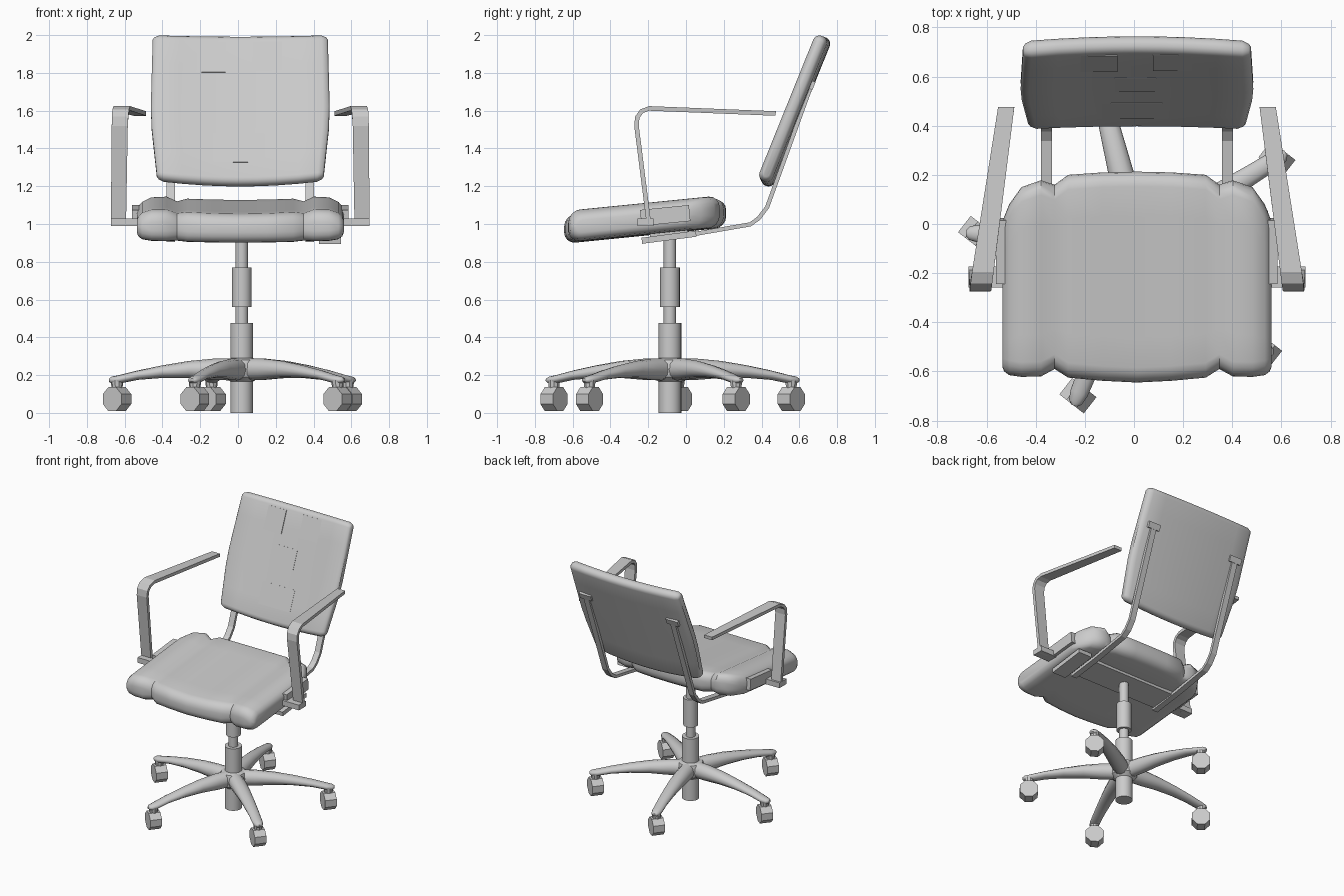
import bpy, bmesh
from math import sin, cos, pi, radians
from mathutils import Vector, Matrix

if "Cube" in bpy.data.objects:
    bpy.data.objects.remove(bpy.data.objects["Cube"])

CX = 0.012                      # mirror plane of the upper chair
COL = Vector((0.02, -0.085, 0)) # axis of the gas column


def finish(name, bm, smooth=None):
    bmesh.ops.recalc_face_normals(bm, faces=bm.faces)
    me = bpy.data.meshes.new(name)
    bm.to_mesh(me)
    bm.free()
    ob = bpy.data.objects.new(name, me)
    bpy.context.collection.objects.link(ob)
    if smooth:
        bpy.ops.object.select_all(action='DESELECT')
        ob.select_set(True)
        bpy.context.view_layer.objects.active = ob
        bpy.ops.object.shade_smooth_by_angle(angle=radians(smooth))
    return ob


def loft(name, loops, smooth=None):
    bm = bmesh.new()
    rings = [[bm.verts.new(p) for p in lp] for lp in loops]
    n = len(rings[0])
    for a, b in zip(rings, rings[1:]):
        for i in range(n):
            j = (i + 1) % n
            bm.faces.new((a[i], a[j], b[j], b[i]))
    bm.faces.new(rings[0])
    bm.faces.new(rings[-1])
    return finish(name, bm, smooth)


def rounded(u0, u1, v0, v1, r, n=4, sub=6):
    """Rounded rectangle, its long sides cut into sub pieces."""
    r = min(r, (v1 - v0) * 0.49)
    pts = []
    for k, (u, v) in enumerate(((u1-r, v1-r), (u0+r, v1-r), (u0+r, v0+r), (u1-r, v0+r))):
        for i in range(n + 1):
            a = (k + i / n) * pi / 2
            pts.append((u + r * cos(a), v + r * sin(a)))
        if k in (0, 2):
            s, e = (u1 - r, u0 + r) if k == 0 else (u0 + r, u1 - r)
            w = v1 if k == 0 else v0
            pts += [(s + (e - s) * i / sub, w) for i in range(1, sub)]
    return pts


def strip(name, path, widths, th):
    """Flat bar swept along a path that lies roughly in the yz plane."""
    P = [Vector(p) for p in path]
    loops = []
    for i, p in enumerate(P):
        d = P[min(i + 1, len(P) - 1)] - P[max(i - 1, 0)]
        nrm = Vector((0, -d.z, d.y)).normalized() * th / 2
        w = Vector((widths[i] / 2, 0, 0))
        loops.append([p - w - nrm, p + w - nrm, p + w + nrm, p - w + nrm])
    return loft(name, loops)


def box(name, c, size, tilt=0):
    bm = bmesh.new()
    bmesh.ops.create_cube(bm, size=1, matrix=Matrix.Translation(c)
                          @ Matrix.Rotation(tilt, 4, 'X') @ Matrix.Diagonal((*size, 1)))
    return finish(name, bm)


def lathe(name, prof, center, n=24):
    return loft(name, [[(center[0] + r * cos(2*pi*i/n), center[1] + r * sin(2*pi*i/n), z)
                        for i in range(n)] for r, z in prof], 35)


# gas column
lathe("column", [(.06, 0), (.06, .475), (.033, .475), (.033, .56), (.052, .56),
                 (.052, .77), (.033, .77), (.033, .97)], COL)
lathe("base_hub", [(.06, .165), (.09, .19), (.1, .24), (.085, .28), (.06, .29)], COL)

# five arched legs with casters
LEG = ((0, .17, .29, .055), (.15, .175, .287, .056), (.28, .185, .275, .052),
       (.42, .185, .252, .046), (.55, .175, .225, .04), (.65, .155, .2, .037),
       (.69, .155, .192, .028), (.705, .165, .182, .012))
AX = Vector((cos(radians(52)), sin(radians(52)), 0))
SD = Vector((-AX.y, AX.x, 0))
for k in range(5):
    a = radians(32 + 72 * k)
    d, s = Vector((cos(a), sin(a), 0)), Vector((-sin(a), cos(a), 0))
    loops = []
    for r, z0, z1, w in LEG:
        c = COL + d * r + Vector((0, 0, (z0 + z1) / 2))
        loops.append([c + s * w * cos(t) + Vector((0, 0, (z1 - z0) / 2 * sin(t)))
                      for t in (2 * pi * i / 12 for i in range(12))])
    loft(f"base_leg_{k}", loops, 50)
    hub = COL + d * .662
    lathe(f"caster_stem_{k}", [(.026, .09), (.03, .14), (.034, .175)], hub, 10)
    c = hub + Vector((0, 0, .073))
    loft(f"caster_wheel_{k}", [[c + AX * h + SD * .068 * cos(t) + Vector((0, 0, .068 * sin(t)))
                                for t in (pi / 8 + pi / 4 * i for i in range(8))]
                               for h in (-.042, .042)])

# seat: cross-sections from the centre outwards, with a groove beside each bolster
HALF = ((0, -.645, .213, .94, 1.092), (.14, -.638, .21, .94, 1.094), (.28, -.625, .2, .942, 1.1),
        (.335, -.59, .16, .945, 1.09), (.39, -.62, .178, .945, 1.113), (.47, -.622, .15, .947, 1.112),
        (.52, -.615, .08, .955, 1.095), (.54, -.6, .03, .97, 1.075), (.548, -.58, .01, .99, 1.055))
sections = [(-x, *q) for x, *q in HALF[:0:-1]] + [tuple(h) for h in HALF]
loft("seat", [[(CX + x, y, z + .1 * (y + .2)) for y, z in rounded(y0, y1, z0, z1, .06)]
              for x, y0, y1, z0, z1 in sections], 40)

# backrest: slab curved around the sitter, leaning back
LEAN = radians(22)


def on_back(x, u, t):
    w = .925 + .075 * min(u / .35, 1) if u < .35 else 1 - .025 * (u - .35) / .47
    return Vector((CX + x * w, .375 + u * sin(LEAN) + t * cos(LEAN),
                   1.245 + u * cos(LEAN) - t * sin(LEAN)))


def curve_t(x):
    return .022 * (1 - (x / .475) ** 2)


loops = []
for x in (-.475, -.466, -.44, -.33, -.2, -.1, 0, .1, .2, .33, .44, .466, .475):
    e = {.475: .022, .466: .01}.get(abs(x), 0)
    b = .022 * (1 - (x / .475) ** 2)
    loops.append([on_back(x, u, t + curve_t(x))
                  for u, t in rounded(-b + e, .825 - e, e, .075 - e, .035)])
loft("backrest", loops, 40)

# flat square patches on the front of the backrest
for k, (x0, x1, z0, z1) in enumerate(((-.235, -.07, 1.81, 1.97), (.08, .245, 1.82, 1.98),
                                      (-.08, .09, 1.6, 1.74), (-.13, .14, 1.335, 1.485))):
    u0, u1 = ((z - 1.245) / cos(LEAN) for z in (z0, z1))
    u1 = min(u1, .785)
    x = (x0 + x1) / 2 - CX
    c = on_back(x, (u0 + u1) / 2, curve_t(x) + .003)
    box(f"back_patch_{k}", c, (x1 - x0, .012, u1 - u0), -LEAN)

for side, s in (("left", -1), ("right", 1)):
    # armrest loop, its foot and its mount on the seat side
    strip(f"armrest_{side}",
          [(CX + s * x, y, z) for x, y, z in
           ((.645, -.195, .99), (.638, -.262, 1.52), (.636, -.258, 1.565), (.633, -.235, 1.597),
            (.627, -.195, 1.612), (.532, .475, 1.585))],
          (.08, .085, .087, .088, .088, .066), .024)
    box(f"arm_foot_{side}", (CX + s * .615, -.215, 1.01), (.14, .085, .04))
    box(f"arm_mount_{side}", (CX + s * .55, -.11, 1.045), (.045, .26, .085), .1)
    # back support bar with its T-shaped end
    x = CX + s * .368
    strip(f"back_support_{side}",
          [(x, y, z) for y, z in ((-.2, .915), (.05, .948), (.34, .998), (.385, 1.03),
                                  (.43, 1.09), (.662, 1.73))], (.045,) * 6, .022)
    box(f"support_end_{side}", (x, .666, 1.735), (.1, .025, .045), -LEAN)

# plates below the seat
box("under_plate", (CX, -.09, .945), (.74, .2, .03), .1)
box("lever_plate", (.487, -.09, .93), (.115, .29, .032), .13)
